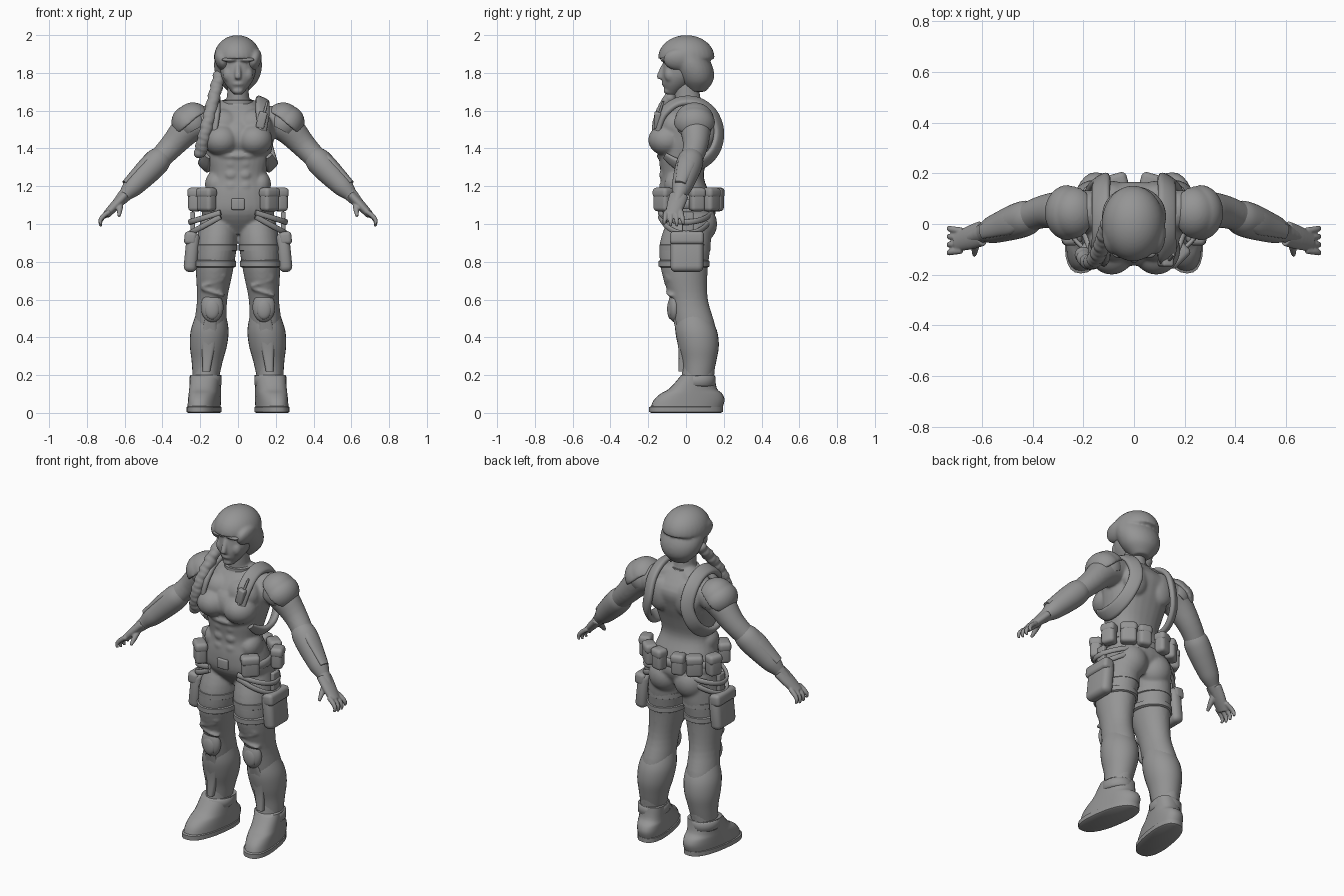
import bpy, bmesh, math
from math import sin, cos, pi
from mathutils import Vector, Matrix

if bpy.data.objects.get("Cube"):
    bpy.data.objects.remove(bpy.data.objects["Cube"])

GREY = (.3, .3, .3, 1)
UP = Vector((0, 0, 1))
BACK = Vector((0, 1, 0))
SIDES = (("left", 1), ("right", -1))
clay = bpy.data.materials.new("clay grey")
clay.use_nodes = True
clay.diffuse_color = GREY
clay.node_tree.nodes["Principled BSDF"].inputs["Base Color"].default_value = GREY


def make(name, bm):
    """Turn a bmesh into a grey object, smooth except at hard edges."""
    bmesh.ops.recalc_face_normals(bm, faces=bm.faces)
    for face in bm.faces:
        face.smooth = True
    for edge in bm.edges:
        edge.smooth = edge.calc_face_angle(0) < 1
    mesh = bpy.data.meshes.new(name)
    bm.to_mesh(mesh)
    bm.free()
    mesh.materials.append(clay)
    obj = bpy.data.objects.new(name, mesh)
    bpy.context.collection.objects.link(obj)
    return obj


def rings(rule, start, stop, widths, ratio=1):
    """Evenly spaced ovals on the path given by rule; ratio is depth over width."""
    last = len(widths) - 1
    return [(*rule(start + (stop - start) * i / last), width, width * ratio)
            for i, width in enumerate(widths)]


def spline(points, steps):
    """Catmull-Rom interpolation of rings."""
    out, last = [], len(points) - 1
    for i in range(last):
        before, here, there, after = (Vector(points[min(max(j, 0), last)]) for j in range(i - 1, i + 3))
        slope_in, slope_out = (there - before) / 2, (after - here) / 2
        for k in range(steps):
            t = k / steps
            bend = (there - here) * 3 - slope_in * 2 - slope_out
            curl = (here - there) * 2 + slope_in + slope_out
            out.append(here + t * (slope_in + t * (bend + t * curl)))
    return out + [Vector(points[-1])]


def loft(name, ovals, s=1, axis=None, around=None, steps=4, sides=28, power=2, splay=0):
    """Skin ovals along a path; s mirrors it, around turns the depth away from a centre."""
    ovals = spline([(x * s, *rest) for x, *rest in ovals], steps)
    spots = [Vector(oval[:3]) for oval in ovals]
    bm, loops = bmesh.new(), []
    for i, (spot, oval) in enumerate(zip(spots, ovals)):
        along = axis or (spots[min(i + 1, len(spots) - 1)] - spots[max(i - 1, 0)]).normalized()
        deep = spot - around if around else BACK
        deep = (deep - along * deep.dot(along)).normalized()
        wide = deep.cross(along)
        loop = []
        for k in range(sides):
            a = math.tau * k / sides
            c, d = (math.copysign(abs(v) ** (2 / power), v) for v in (cos(a), sin(a)))
            corner = spot + wide * c * oval[3] + deep * d * oval[4]
            corner.x -= splay * s * corner.y
            loop.append(bm.verts.new(corner))
        loops.append(loop)
    for low, high in zip(loops, loops[1:]):
        for k in range(sides):
            bm.faces.new((low[k - 1], low[k], high[k], high[k - 1]))
    bm.faces.new(loops[0])
    bm.faces.new(loops[-1])
    return make(name, bm)


def ball(name, centre, radii, turn=0, cut=None):
    """Ellipsoid, optionally cut flat underneath."""
    bm = bmesh.new()
    bmesh.ops.create_uvsphere(bm, u_segments=28, v_segments=18, radius=1)
    if cut is not None:
        bmesh.ops.bisect_plane(bm, geom=bm.verts[:] + bm.edges[:] + bm.faces[:],
                               plane_co=UP * cut, plane_no=UP, clear_inner=True)
        bmesh.ops.holes_fill(bm, edges=[edge for edge in bm.edges if edge.is_boundary])
    bm.transform(Matrix.Translation(centre) @ Matrix.Rotation(turn, 4, "Y") @ Matrix.Diagonal((*radii, 1)))
    return make(name, bm)


def box(name, centre, size, yaw=0, tilt=0, rounding=.02):
    bm = bmesh.new()
    bmesh.ops.create_cube(bm, size=1)
    bm.transform(Matrix.Diagonal((*size, 1)))
    bmesh.ops.bevel(bm, geom=bm.edges[:], offset=rounding, segments=4, profile=.5, affect="EDGES")
    bm.transform(Matrix.Translation(centre) @ Matrix.Rotation(yaw, 4, "Z") @ Matrix.Rotation(tilt, 4, "Y"))
    return make(name, bm)


def band(name, centre, width, depth, half, s=1, **kw):
    """Raised band with softened rims around a limb or the waist."""
    x, y, z = centre
    rim = .01
    loft(name, [(x, y, z + half * lift, width - inset, depth - inset)
                for lift, inset in ((-1, rim), (-.7, 0), (.7, 0), (1, rim))], s, axis=UP, steps=1, **kw)


def fuse(name, parts, voxel, rounds):
    """Blend overlapping parts into one sculpted skin."""
    bm = bmesh.new()
    for part in parts:
        bm.from_mesh(part.data)
        bpy.data.objects.remove(part)
    obj = make(name, bm)
    remesh = obj.modifiers.new("blend", "REMESH")
    remesh.mode, remesh.voxel_size, remesh.use_smooth_shade = "VOXEL", voxel, True
    soften = obj.modifiers.new("soften", "SMOOTH")
    soften.factor, soften.iterations = .5, rounds


# Centre lines of the figure
def spine(z):
    return 0, -.02 * cos(10 * (z - 1.27)), z


def arm_line(x):
    return x, .05 - .35 * max(0, x - .35), 1.55 - 1.05 * max(0, x - .22)


def leg_line(z):
    return .185 - .08 * z, .03 - .04 * sin(6 * (z - .54)), z


def face_line(z):
    return 0, -1.1 * (1.95 - z) ** 2, z


def hair_line(z):
    return 0, .06 - 1.5 * (z - 1.7) ** 2, z


def braid_line(t):
    return -.1 - .1 * t, -.15 * sin(2.2 * t), 1.78 - .4 * t


def harness_line(a):
    return .13 + .05 * max(0, -sin(a)), .01 + .165 * cos(a), 1.48 + .175 * sin(a)


# Head
head = [loft("face", rings(face_line, 1.685, 1.95, (.02, .06, .085, .095, .1, .1, .07), 1.1), axis=UP),
        loft("nose", [(0, -.11, 1.86, .01, .01), (0, -.14, 1.78, .018, .016), (0, -.12, 1.765, .01, .01)], axis=UP),
        ball("lips", (0, -.115, 1.742), (.03, .014, .012)),
        ball("chin", (0, -.095, 1.705), (.03, .025, .02))]
for side, s in SIDES:
    head += [ball("cheek", (s * .05, -.085, 1.79), (.03, .03, .04)),
             ball("brow", (s * .045, -.117, 1.87), (.045, .02, .012))]
fuse("head", head, .006, 8)

# Hair: crown with a fringe, temples and nape in one cap, and a braid over the right shoulder
hair = [ball("crown", (-.004, .002, 1.88), (.124, .15, .12), cut=-.05),
        loft("nape", rings(hair_line, 1.7, 1.9, (.05, .1, .122, .127, .12), .85), axis=UP)]
for side, s in SIDES:
    hair.append(ball("temple", (s * .085, -.035, 1.87), (.038, .085, .06), s * .3))
fuse("hair", hair, .007, 10)
fuse("braid", [ball("knot", braid_line(i / 15), (.037, .032, .03), .6 * (-1) ** i) for i in range(16)], .007, 2)

# Body: torso, arms and legs blended together
body = [loft("torso", rings(spine, .95, 1.65, (.1, .19, .18, .15, .17, .19, .19, .08), .76), axis=UP, power=2.3),
        loft("neck", [(0, .03, 1.55, .08, .08), (0, .01, 1.65, .06, .07), (0, 0, 1.8, .055, .06)], axis=UP),
        ball("rib_arch", (0, -.1, 1.36), (.12, .055, .025)),
        ball("breastbone", (0, -.08, 1.46), (.1, .085, .1))]
for side, s in SIDES:
    body += [loft("arm", rings(arm_line, .15, .65, (.08, .085, .066, .056, .046, .026)), s),
             loft("leg", rings(leg_line, 1.05, .15, (.09, .108, .098, .08, .085, .07, .07), 1.25), s, axis=UP),
             ball("breast", (s * .088, -.1, 1.445), (.095, .1, .085)),
             ball("upper_chest", (s * .08, -.06, 1.52), (.1, .085, .09)),
             ball("seat", (s * .085, .075, 1), (.095, .09, .1)),
             ball("shoulder_slope", (s * .09, .035, 1.6), (.1, .07, .05), s * .45),
             ball("shoulder_blade", (s * .09, .12, 1.5), (.08, .05, .1)),
             ball("flank", (s * .12, -.04, 1.21), (.055, .075, .07))]
    body += [ball("stomach_muscle", (s * .036, -.108, 1.2 + .06 * row), (.04, .035, .032)) for row in range(3)]
    for row in range(3):
        x, y, z = leg_line(.64 + .05 * row)
        body.append(ball("trouser_fold", (s * x, y - .085, z), (.07, .03, .014), .3 * (-1) ** row))
fuse("body", body, .008, 6)

# Collar and belt
band("collar", (0, .008, 1.645), .08, .075, .012)
band("belt", (0, .005, 1.105), .2, .148, .026)
box("buckle", (0, -.14, 1.105), (.07, .03, .06), rounding=.008)

for side, s in SIDES:
    # Shoulder armour: cap, flared skirt and lining
    fuse(f"{side}_shoulder_pad",
         [ball("cap", (s * .235, .045, 1.545), (.095, .105, .1), s * .5, cut=.1),
          ball("skirt", (s * .258, .045, 1.53), (.09, .11, .1), s * .7, cut=0)], .007, 4)
    ball(f"{side}_shoulder_lining", (s * .243, .045, 1.535), (.088, .098, .098), s * .5, cut=-.4)

    # Forearm guard with flared cuffs and an outer ridge
    loft(f"{side}_forearm_guard", rings(arm_line, .38, .6, (.045, .067, .07, .066, .06, .052, .034)), s)
    loft(f"{side}_guard_ridge", [(x + .02, y, z + .045, w, w * 2)
                                 for x, y, z, w, d in rings(arm_line, .41, .58, (.012, .024, .02, .014))], s)

    # Hand with curled, spread fingers
    wrist, knuckles = Vector(arm_line(.62)), Vector(arm_line(.68))
    hand = [loft("palm", rings(arm_line, .6, .7, (.028, .026, .02), 1.8), s),
            loft("thumb", rings(lambda t: wrist + Vector((.01, -.08, -.09)) * t, .2, 1, (.016, .015, .008)), s)]
    for i in range(4):
        fan, reach = .026 * (i - 1.5), .085 - .01 * abs(i - 1.5)
        hand.append(loft("finger", rings(lambda t: knuckles + Vector((.05 * sin(2 * t), fan * (1 + t / 3), -reach * t)),
                                         0, 1, (.013, .013, .011, .007)), s))
    fuse(f"{side}_hand", hand, .005, 2)

    # Harness strap looped over the shoulder and under the arm
    loft(f"{side}_harness", rings(harness_line, pi, -2.4, [.02] + [.038] * 8 + [.02], .45), s,
         around=Vector((s * .03, .01, 1.45)), power=3, sides=16)

    # Belt pouches with flaps
    for where, angle, wide in (("front", -.8, .1), ("side", .35, .08), ("rear", .9, .09), ("back", 1.3, .075)):
        turn = angle if s > 0 else pi - angle
        spot = Vector((.24 * cos(turn), .17 * sin(turn), 1.13))
        box(f"{side}_{where}_pouch", spot, (wide, .065, .125), turn + pi / 2)
        box(f"{side}_{where}_flap", spot + UP * .035, (wide + .006, .072, .055), turn + pi / 2)

    # Hanging webbing
    for part, drop in (("upper", .08), ("lower", .14)):
        loft(f"{side}_{part}_webbing",
             rings(lambda a: (.255 * cos(a), .15 * sin(a), 1.09 - drop * cos(a)), -1.2, 1.2, [.015] * 7, .6),
             s, around=Vector((0, 0, 1.05)), sides=12)

    # Thigh pouch, hanger and straps
    box(f"{side}_thigh_pouch", (s * .245, .005, .85), (.07, .175, .21), tilt=s * -.1, rounding=.03)
    box(f"{side}_thigh_flap", (s * .251, .005, .925), (.066, .18, .07), tilt=s * -.1)
    box(f"{side}_pouch_hanger", (s * .24, .01, 1), (.025, .06, .13), rounding=.008)
    for part, height in (("upper", .875), ("lower", .79)):
        band(f"{side}_{part}_thigh_strap", leg_line(height), .112, .135, .02, s)

    # Knee pad, shin guard and ankle cuff
    ball(f"{side}_knee_pad", (s * .137, -.06, .56), (.06, .035, .08))
    ball(f"{side}_knee_cap", (s * .137, -.08, .55), (.04, .02, .055))
    loft(f"{side}_shin_guard", rings(leg_line, .52, .19, (.08, .1, .098, .082, .07), 1.1), s, axis=UP)
    loft(f"{side}_shin_ridge", [(x, y - .088, z, w, .02)
                                for x, y, z, w, d in rings(leg_line, .5, .22, (.03, .042, .03, .02))],
         s, axis=UP, power=3)
    band(f"{side}_ankle_cuff", leg_line(.17), .085, .094, .03, s)

    # Boot and sole, toes turned out
    loft(f"{side}_boot", [(.18, .35 * z, z + .02, .08, depth)
                          for z, depth in ((0, .19), (.045, .188), (.08, .165), (.11, .125), (.18, .088))],
         s, axis=UP, power=2.4, splay=.15)
    band(f"{side}_sole", (.18, 0, .018), .085, .195, .018, s, power=2.4, splay=.15)

# Radio clipped to the left chest strap
box("radio", (.125, -.15, 1.55), (.045, .035, .09), tilt=.25, rounding=.01)
loft("radio_aerial", [(.14, -.14, 1.59, .007, .007), (.155, -.12, 1.65, .006, .006)], sides=12)
